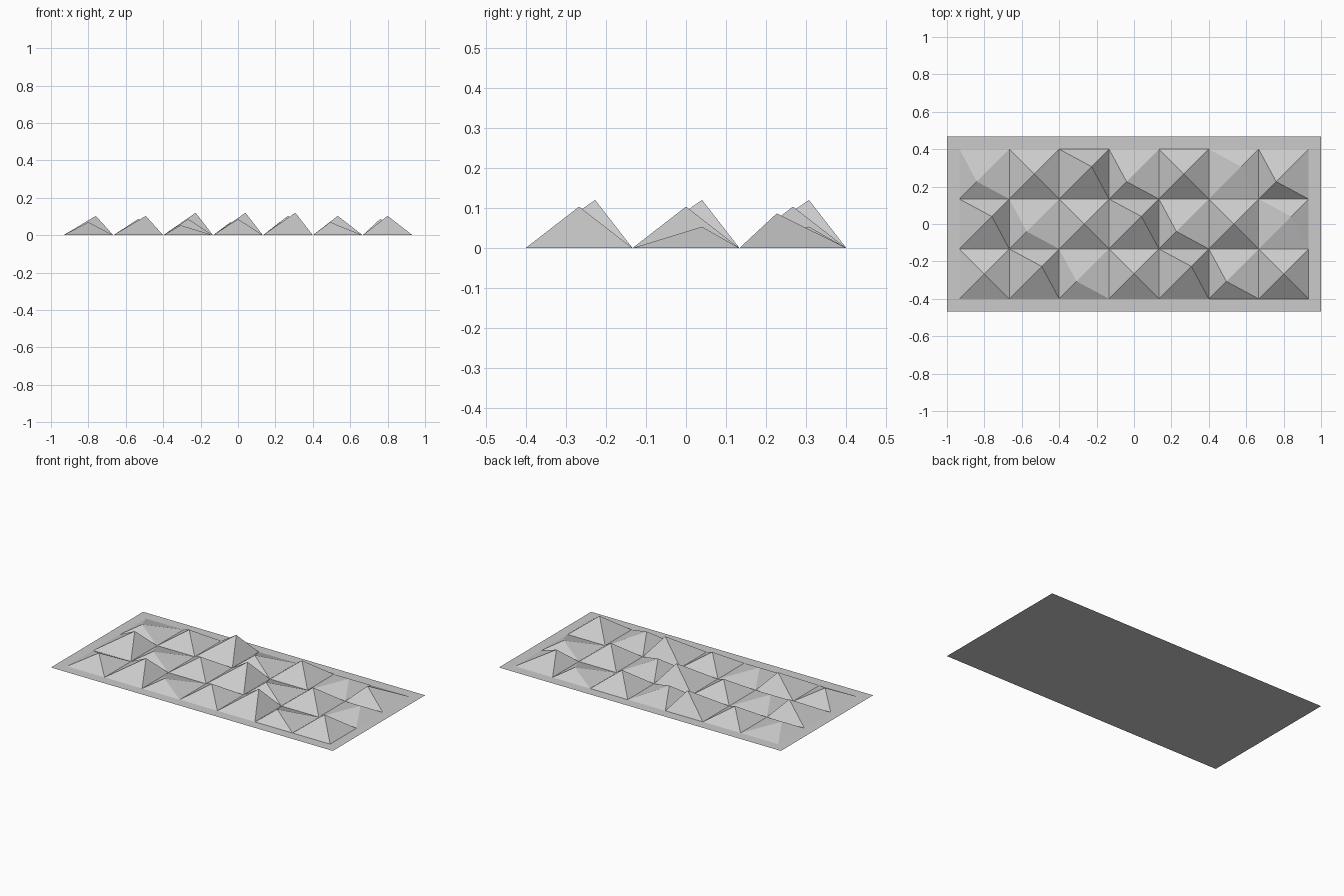
import bpy
import bmesh

cube = bpy.data.objects.get("Cube")
if cube:
    bpy.data.objects.remove(cube, do_unlink=True)

COLS, ROWS = 7, 3
CELL = 2 / 7.5
BASE_X, BASE_Y = 1.0, 0.467

# Single light grey material
grey = bpy.data.materials.new("light_grey")
grey.use_nodes = True
colour = (0.6, 0.6, 0.6, 1)
grey.diffuse_color = colour
grey.node_tree.nodes["Principled BSDF"].inputs["Base Color"].default_value = colour


def make_object(name, bm):
    mesh = bpy.data.meshes.new(name)
    bm.to_mesh(mesh)
    bm.free()
    mesh.materials.append(grey)
    obj = bpy.data.objects.new(name, mesh)
    bpy.context.collection.objects.link(obj)
    return obj


def add_pyramid(bm, x, y, lean, height):
    """Four-sided open-bottomed pyramid with its tip at the lean fraction of the cell."""
    corners = [bm.verts.new((x + u * CELL, y + v * CELL, 0))
               for u, v in ((0, 0), (1, 0), (1, 1), (0, 1))]
    tip = bm.verts.new((x + lean * CELL, y + lean * CELL, height))
    for i in range(4):
        bm.faces.new((corners[i], corners[(i + 1) % 4], tip))


# Thin backing sheet
bm = bmesh.new()
bm.faces.new([bm.verts.new((sx * BASE_X, sy * BASE_Y, 0))
              for sx, sy in ((-1, -1), (1, -1), (1, 1), (-1, 1))])
make_object("backing_sheet", bm)

# Pyramid tiles: lean repeats every three cells, height every five
bm = bmesh.new()
leans = (0.5, 0.65, 0.35)
for row in range(ROWS):
    for col in range(COLS):
        step = (1 + 2 * (col + row)) % 5
        add_pyramid(bm, (col - COLS / 2) * CELL, (row - ROWS / 2) * CELL,
                    leans[(col + row) % 3], 0.0533 + step / 60)
make_object("pyramid_tiles", bm)
